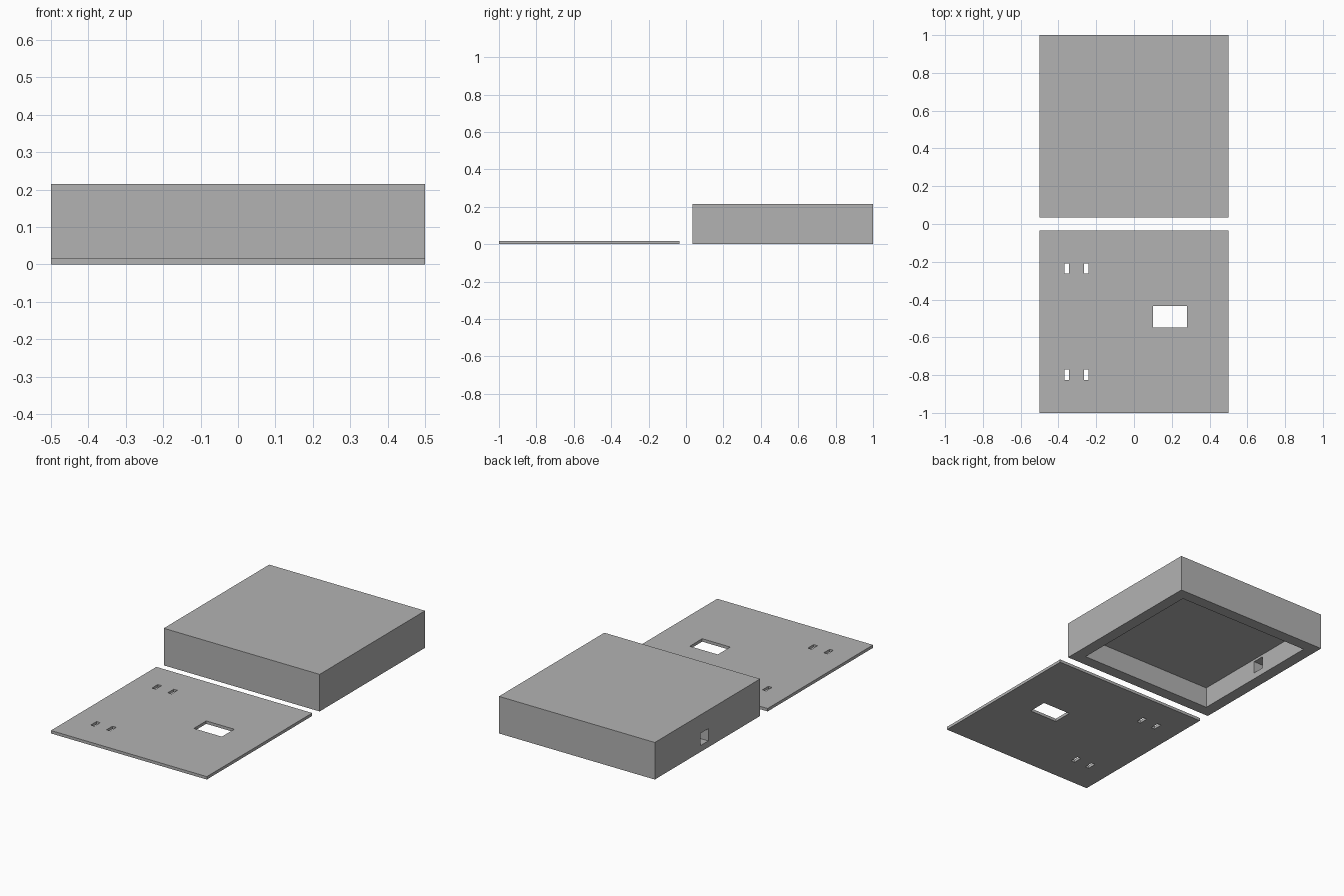
import bpy
import bmesh
from mathutils import Matrix, Vector

default_cube = bpy.data.objects.get("Cube")
if default_cube:
    bpy.data.objects.remove(default_cube, do_unlink=True)

grey = bpy.data.materials.new("matte grey")
grey.use_nodes = True
grey.diffuse_color = (0.45, 0.45, 0.45, 1)
grey.node_tree.nodes["Principled BSDF"].inputs["Base Color"].default_value = grey.diffuse_color


def boxes(name, spans):
    """One object made of boxes, each given as its low and high corner."""
    bm = bmesh.new()
    for low, high in spans:
        low, high = Vector(low), Vector(high)
        matrix = Matrix.Translation((low + high) / 2) @ Matrix.Diagonal((*(high - low), 1))
        bmesh.ops.create_cube(bm, size=1, matrix=matrix)
    mesh = bpy.data.meshes.new(name)
    bm.to_mesh(mesh)
    bm.free()
    mesh.materials.append(grey)
    obj = bpy.data.objects.new(name, mesh)
    bpy.context.collection.objects.link(obj)
    return obj


def cut(target, spans):
    """Subtract boxes from the target and discard the cutter."""
    cutter = boxes("cutter", spans)
    cutter.hide_render = True
    mod = target.modifiers.new("cut", "BOOLEAN")
    mod.operation = "DIFFERENCE"
    mod.solver = "EXACT"
    mod.object = cutter
    bpy.context.view_layer.objects.active = target
    bpy.ops.object.modifier_apply(modifier=mod.name)
    bpy.data.objects.remove(cutter, do_unlink=True)


HALF, GAP, HEIGHT = 0.5, 0.034, 0.215
WALL, DEPTH, PLATE = 0.068, 0.122, 0.017

# Enclosure: solid block hollowed from below, with a cable port in its right wall
enclosure = boxes("enclosure", [((-HALF, GAP, 0), (HALF, 1, HEIGHT))])
cut(enclosure, [((-HALF + WALL, GAP + WALL, -0.1), (HALF - WALL, 1 - WALL, DEPTH))])
cut(enclosure, [((-HALF - 0.1, 0.51, 0.037), (-HALF + WALL + 0.05, 0.58, 0.108))])

# Base plate: four strap slots and one rectangular window
base_plate = boxes("base_plate", [((-HALF, -1, 0), (HALF, -GAP, PLATE))])
openings = [((0.1, -0.548, -0.1), (0.28, -0.434, 0.1))]
for x in (-0.356, -0.254):
    for y in (-0.236, -0.798):
        openings.append(((x - 0.012, y - 0.027, -0.1), (x + 0.012, y + 0.027, 0.1)))
cut(base_plate, openings)
